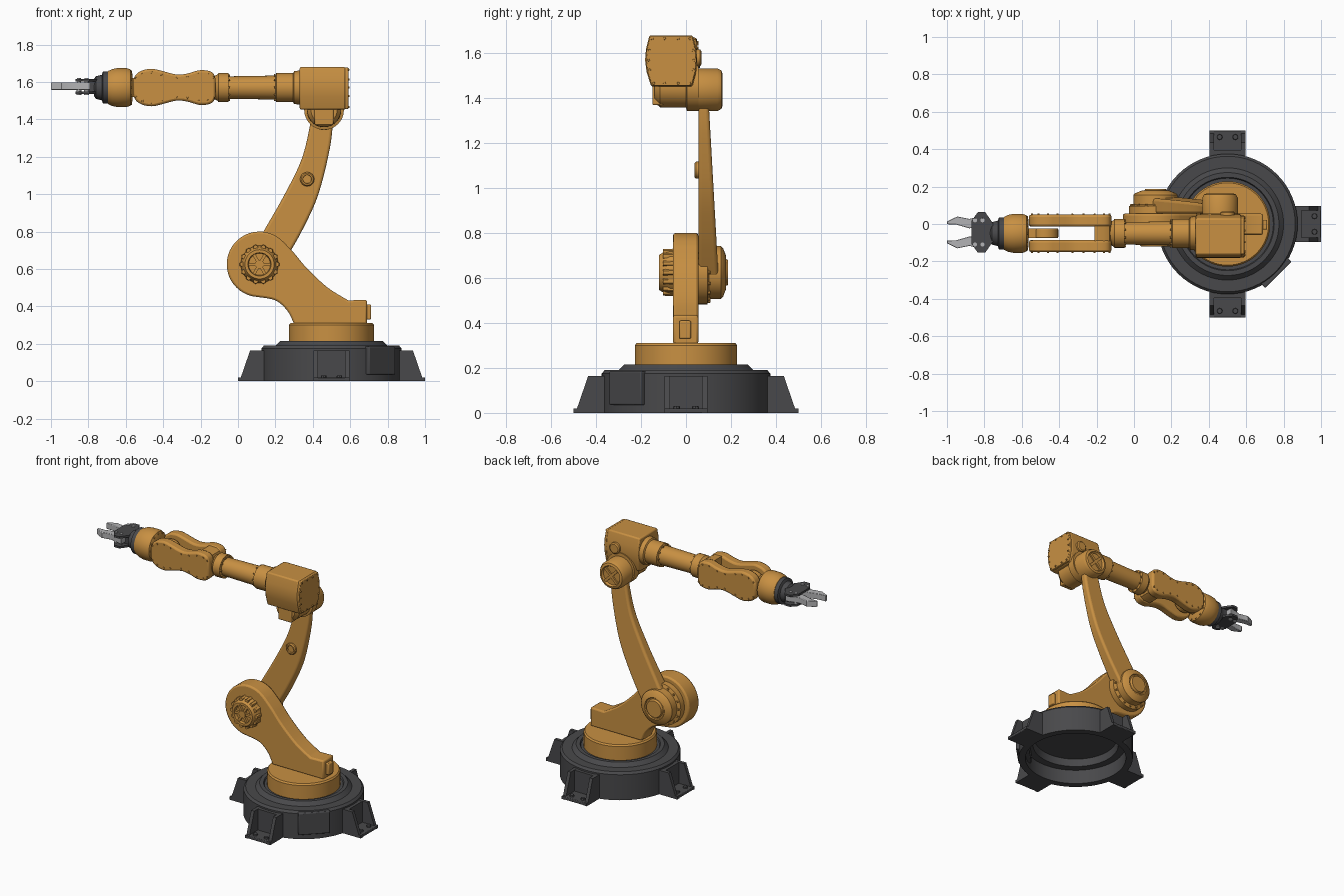
import bpy, bmesh
from math import sin, cos, pi, radians
from mathutils import Vector, Matrix

if "Cube" in bpy.data.objects:
    bpy.data.objects.remove(bpy.data.objects["Cube"], do_unlink=True)


def material(name, rgb):
    m = bpy.data.materials.new(name)
    m.use_nodes = True
    m.diffuse_color = (*rgb, 1)
    m.node_tree.nodes["Principled BSDF"].inputs["Base Color"].default_value = (*rgb, 1)
    return m


ORANGE = material("orange paint", (0.58, 0.28, 0.055))
DARK = material("dark metal", (0.066, 0.066, 0.07))
STEEL = material("light steel", (0.45, 0.45, 0.46))
X, Y, Z = Vector((1, 0, 0)), Vector((0, 1, 0)), Vector((0, 0, 1))
AX_Y, AX_Z = -0.05, 1.57          # forearm axis


def finish(name, bm, mat, bevel=0, segs=2):
    bmesh.ops.recalc_face_normals(bm, faces=bm.faces)
    me = bpy.data.meshes.new(name)
    bm.to_mesh(me)
    bm.free()
    me.materials.append(mat)
    ob = bpy.data.objects.new(name, me)
    bpy.context.collection.objects.link(ob)
    bpy.ops.object.select_all(action="DESELECT")
    ob.select_set(True)
    bpy.context.view_layer.objects.active = ob
    bpy.ops.object.shade_smooth_by_angle(angle=radians(32))
    if bevel:
        mod = ob.modifiers.new("Bevel", "BEVEL")
        mod.width, mod.segments, mod.limit_method = bevel, segs, "ANGLE"
        mod.angle_limit = radians(40)
    return ob


def lathe(name, profile, centre, axis, mat, seg=48):
    """Revolve (radius, height) points around an axis through centre."""
    bm = bmesh.new()
    turn = Z.rotation_difference(axis)
    rings = []
    for r, h in profile:
        n = seg if r > 0 else 1
        rings.append([bm.verts.new(Vector(centre) + turn @ Vector(
            (r * cos(2 * pi * i / seg), r * sin(2 * pi * i / seg), h))) for i in range(n)])
    for a, b in zip(rings, rings[1:]):
        for i in range(seg):
            j = (i + 1) % seg
            quad = [a[i % len(a)], a[j % len(a)], b[j % len(b)], b[i % len(b)]]
            quad = list(dict.fromkeys(quad))
            if len(quad) > 2:
                bm.faces.new(quad)
    return finish(name, bm, mat)


def prism(name, pts, lo, hi, mat, plane="xz", bevel=0, segs=2, shape=None):
    """Extrude a flat outline between lo and hi, across the given plane."""
    place = {"xz": lambda u, v, t: (u, t, v), "xy": lambda u, v, t: (u, v, t),
             "yz": lambda u, v, t: (t, u, v)}[plane]
    bm = bmesh.new()
    a = [bm.verts.new(place(u, v, lo)) for u, v in pts]
    b = [bm.verts.new(place(u, v, hi)) for u, v in pts]
    bm.faces.new(a)
    bm.faces.new(b)
    for i in range(len(a)):
        j = (i + 1) % len(a)
        bm.faces.new((a[i], a[j], b[j], b[i]))
    if shape:
        for v in b:
            shape(v.co)
    return finish(name, bm, mat, bevel, segs)


def box(name, x, y, z, mat, bevel=0):
    return prism(name, [(x[0], z[0]), (x[1], z[0]), (x[1], z[1]), (x[0], z[1])], *y, mat, bevel=bevel)


def studs(name, places, axis, r, h, mat, seg=8):
    bm = bmesh.new()
    turn = Z.rotation_difference(axis).to_matrix().to_4x4()
    for p in places:
        bmesh.ops.create_cone(bm, cap_ends=True, segments=seg, radius1=r, radius2=r * 0.85,
                              depth=h, matrix=Matrix.Translation(p) @ turn)
    return finish(name, bm, mat)


def circle(cx, cy, r, n, a0=0, a1=360):
    return [(cx + r * cos(radians(a0 + (a1 - a0) * i / n)),
             cy + r * sin(radians(a0 + (a1 - a0) * i / n))) for i in range(n)]


def curve(pts, n=5):
    """Smooth a list of 2D points."""
    p = [Vector(q) for q in (pts[0], *pts, pts[-1])]
    out = []
    for a, b, c, d in zip(p, p[1:], p[2:], p[3:]):
        for i in range(n):
            t = i / n
            out.append(tuple(0.5 * (2 * b + (c - a) * t + (2 * a - 5 * b + 4 * c - d) * t * t
                                    + (3 * b - a - 3 * c + d) * t ** 3)))
    return out + [tuple(pts[-1])]


def to_base(ob, angle):
    ob.location.x = 0.5
    ob.rotation_euler.z = radians(angle)


# Hollow round base with four ribbed feet and one flat access pad
lathe("base_ring", [(0.33, 0), (0.375, 0), (0.375, 0.175), (0.362, 0.19), (0.3, 0.19),
                    (0.275, 0.215), (0.25, 0.215), (0.245, 0.205), (0, 0.205), (0, 0.15),
                    (0.27, 0.15), (0.28, 0.1), (0.33, 0.1), (0.33, 0)], (0.5, 0, 0), Z, DARK, 64)
rib = [(0.34, 0), (0.5, 0), (0.5, 0.02), (0.485, 0.02), (0.435, 0.165), (0.34, 0.165)]
for k, side in enumerate(("left", "back", "right", "front")):
    for s in (-1, 1):
        to_base(prism(f"foot_rib_{side}", rib, s * 0.095, s * 0.072, DARK), 90 * k)
    to_base(box(f"foot_plate_{side}", (0.34, 0.5), (-0.094, 0.094), (0, 0.02), DARK, 0.004), 90 * k)
    to_base(box(f"foot_wall_{side}", (0.34, 0.395), (-0.08, 0.08), (0.01, 0.164), DARK), 90 * k)
    to_base(studs(f"foot_bolts_{side}", [(0.465, s * 0.042, 0.024) for s in (-1, 1)],
                  Z, 0.016, 0.014, DARK), 90 * k)
to_base(box("access_pad", (0.3, 0.385), (-0.1, 0.1), (0.035, 0.185), DARK, 0.006), -45)

# Turntable
lathe("turntable", [(0, 0.2), (0.228, 0.2), (0.228, 0.3), (0.22, 0.31), (0, 0.31)],
      (0.5, 0, 0), Z, ORANGE, 64)

# Shoulder body leaning from the turntable to the shoulder joint
SX, SZ = 0.115, 0.625
outline = circle(SX, SZ, 0.175, 28, 45, 265)
outline += curve([(0.1, 0.451), (0.2, 0.432), (0.265, 0.375), (0.3, 0.305)])
outline += [(0.69, 0.305), (0.69, 0.435)]
outline += curve([(0.59, 0.432), (0.48, 0.5), (0.37, 0.602), (0.3, 0.685), (0.242, 0.746)])
prism("shoulder_body", outline, -0.058, 0.055, ORANGE, bevel=0.012)
box("rear_connector", (0.68, 0.712), (-0.03, 0.022), (0.33, 0.41), ORANGE, 0.006)

# Front shoulder drive with lugs and spokes
lathe("shoulder_drive", [(0, 0.05), (0.1, 0.05), (0.1, 0.07), (0.09, 0.1), (0.078, 0.12),
                         (0.062, 0.12), (0.058, 0.1), (0, 0.1)], (SX, 0, SZ), -Y, ORANGE)
ring = circle(SX, SZ, 0.092, 14)
studs("drive_lugs", [(u, -0.078, v) for u, v in ring], -Y, 0.016, 0.05, ORANGE, 6)
for k in range(3):
    spoke = box("drive_spoke", (-0.06, 0.06), (-0.116, -0.09), (-0.008, 0.008), ORANGE)
    spoke.location = (SX, 0, SZ)
    spoke.rotation_euler.y = k * pi / 3
lathe("drive_hub", [(0, 0.09), (0.024, 0.09), (0.024, 0.12), (0, 0.12)], (SX, 0, SZ), -Y, ORANGE, 24)

# Rear shoulder joint
lathe("shoulder_joint", [(0, 0.05), (0.142, 0.05), (0.142, 0.095), (0.118, 0.103), (0.118, 0.155),
                         (0.108, 0.165), (0.075, 0.178), (0.07, 0.172), (0.062, 0.172),
                         (0.056, 0.186), (0, 0.186)], (SX, 0, SZ), Y, ORANGE)
studs("joint_bolts", [(u, 0.1, v) for u, v in circle(SX, SZ, 0.128, 16)], Y, 0.008, 0.016, ORANGE)

# Curved upper arm, thinner toward the elbow
left_edge = curve([(0.02, 0.6), (0.13, 0.79), (0.25, 1.0), (0.345, 1.2), (0.395, 1.42)])
right_edge = curve([(0.51, 1.42), (0.492, 1.25), (0.43, 1.0), (0.345, 0.81), (0.26, 0.66), (0.2, 0.56)])


def thin_upward(co):
    co.y = 0.145 - 0.045 * (co.z - 0.6) / 0.8


prism("upper_arm", left_edge + right_edge, 0.055, 0.14, ORANGE, bevel=0.022, segs=4, shape=thin_upward)
lathe("arm_boss", [(0, -0.02), (0.038, -0.02), (0.038, 0.01), (0.032, 0.017), (0.024, 0.017),
                   (0.022, 0.008), (0, 0.008)], (0.37, 0.055, 1.08), -Y, ORANGE, 24)

# Elbow housing and rear cap
EX = 0.46
lathe("elbow_housing", [(0, -0.14), (0.07, -0.14), (0.09, -0.115), (0.092, 0), (0.106, 0.004),
                        (0.106, 0.055), (0, 0.055)], (EX, 0, 1.45), Y, ORANGE)
box("elbow_tab", (0.41, 0.51), (-0.15, -0.1), (1.37, 1.46), ORANGE, 0.006)
lathe("elbow_cap", [(0, 0.04), (0.095, 0.04), (0.095, 0.14), (0.085, 0.158), (0.07, 0.163),
                    (0.062, 0.15), (0, 0.15)], (EX, 0, 1.438), Y, ORANGE)
for k in (-1, 1):
    bar = box("cap_cross", (-0.064, 0.064), (0.145, 0.16), (-0.009, 0.009), ORANGE)
    bar.location = (EX, 0, 1.438)
    bar.rotation_euler.y = k * pi / 4

# Barrel-sided head with a bolted end cover
head = [(-0.155, 1.452), (-0.176, 1.52), (-0.182, 1.57), (-0.178, 1.62), (-0.163, 1.68),
        (0.03, 1.68), (0.046, 1.62), (0.05, 1.57), (0.046, 1.52), (0.028, 1.452)]
prism("head_housing", head, 0.33, 0.575, ORANGE, "yz", 0.008)
mid = Vector((-0.066, 1.566))
prism("head_cover", [tuple(mid + (Vector(p) - mid) * 0.97) for p in head], 0.57, 0.59, ORANGE, "yz", 0.004)
spots = [mid + (Vector(p) - mid) * 0.87 for p in head]
spots += [mid + (Vector((x, z)) - mid) * 0.87 for x in (-0.1, -0.03) for z in (1.452, 1.68)]
studs("cover_bolts", [(0.592, *p) for p in spots], X, 0.006, 0.008, ORANGE)
lathe("head_plug", [(0, 0.03), (0.038, 0.03), (0.038, 0.062), (0.03, 0.068), (0, 0.068)],
      (0.5, 0, 1.58), Y, ORANGE, 24)

# Forearm tube and collars
AXIS = (0, AX_Y, AX_Z)
lathe("forearm_tube", [(0, -0.34), (0.092, -0.34), (0.088, -0.3), (0.078, -0.295), (0.078, -0.205),
                       (0.064, -0.2), (0.06, 0.05), (0.077, 0.052), (0.077, 0.105), (0.07, 0.11),
                       (0.06, 0.13), (0, 0.13)], AXIS, -X, ORANGE)
for x in (-0.048, 0.198):
    studs("collar_bolts", [(x, *p) for p in circle(AX_Y, AX_Z, 0.069, 10)], X, 0.006, 0.012, ORANGE)

# Wrist fork: two lobed cheeks, a solid root and cover bolts
half = [(-0.562, 0.035), (-0.545, 0.07), (-0.51, 0.092), (-0.46, 0.1), (-0.41, 0.09), (-0.33, 0.07),
        (-0.27, 0.075), (-0.21, 0.092), (-0.16, 0.09), (-0.132, 0.075), (-0.12, 0.045)]
upper = curve(half, 4)
lobes = [(x, AX_Z + h) for x, h in upper] + [(x, AX_Z - h) for x, h in reversed(upper)]
for s in (-1, 1):
    y0, y1 = AX_Y + s * 0.036, AX_Y + s * 0.1
    prism("fork_cheek", lobes, min(y0, y1), max(y0, y1), ORANGE, bevel=0.012)
    rim = [(x, y1, AX_Z + t * (h - 0.02)) for x, h in half[1:-1] for t in (-1, 1)]
    studs("fork_bolts", rim, Y * s, 0.006, 0.01, ORANGE)
root = [(x, AX_Z + h * 0.97) for x, h in half[7:]] + [(x, AX_Z - h * 0.97) for x, h in reversed(half[7:])]
prism("fork_root", root, AX_Y - 0.04, AX_Y + 0.04, ORANGE)

# Wrist tongue and rounded wrist barrel
prism("wrist_tongue", circle(-0.475, AX_Z, 0.07, 24), AX_Y - 0.026, AX_Y + 0.026, ORANGE, bevel=0.006)
box("wrist_neck", (-0.6, -0.475), (AX_Y - 0.026, AX_Y + 0.026), (AX_Z - 0.05, AX_Z + 0.05), ORANGE)
lathe("wrist_barrel", [(0, 0.565), (0.075, 0.565), (0.097, 0.575), (0.104, 0.595), (0.104, 0.645),
                       (0.099, 0.672), (0.088, 0.695), (0.075, 0.702), (0, 0.702)], AXIS, -X, ORANGE)
studs("wrist_bolts", [(-0.573, *p) for p in circle(AX_Y, AX_Z, 0.086, 12)], X, 0.007, 0.012, ORANGE)

# Tool flange and gripper
lathe("tool_flange", [(0, 0.69), (0.086, 0.69), (0.086, 0.722), (0.068, 0.728), (0.06, 0.76),
                      (0.045, 0.77), (0, 0.77)], AXIS, -X, DARK)
GY = -0.045
wedge = [(-0.755, 0.05), (-0.795, 0.108), (-0.835, 0.108), (-0.87, 0.06)]
plate = [(x, GY + d) for x, d in wedge] + [(x, GY - d) for x, d in reversed(wedge)]
for z in (1.535, 1.602):
    prism("gripper_plate", plate, z, z + 0.014, DARK, "xy")
box("gripper_core", (-0.815, -0.755), (GY - 0.05, GY + 0.05), (1.54, 1.61), DARK)
jaw = [(-0.79, 0.03), (-0.79, 0.095), (-0.88, 0.072), (-0.945, 0.085), (-1.0, 0.058),
       (-1.0, 0.044), (-0.95, 0.042), (-0.88, 0.022)]
for s in (-1, 1):
    prism("gripper_jaw", [(x, GY + s * d) for x, d in jaw], 1.558, 1.598, STEEL, "xy", 0.003)
    studs("jaw_pins", [(x, GY + s * 0.065, 1.576) for x in (-0.81, -0.85)], Z, 0.013, 0.09, STEEL, 12)
